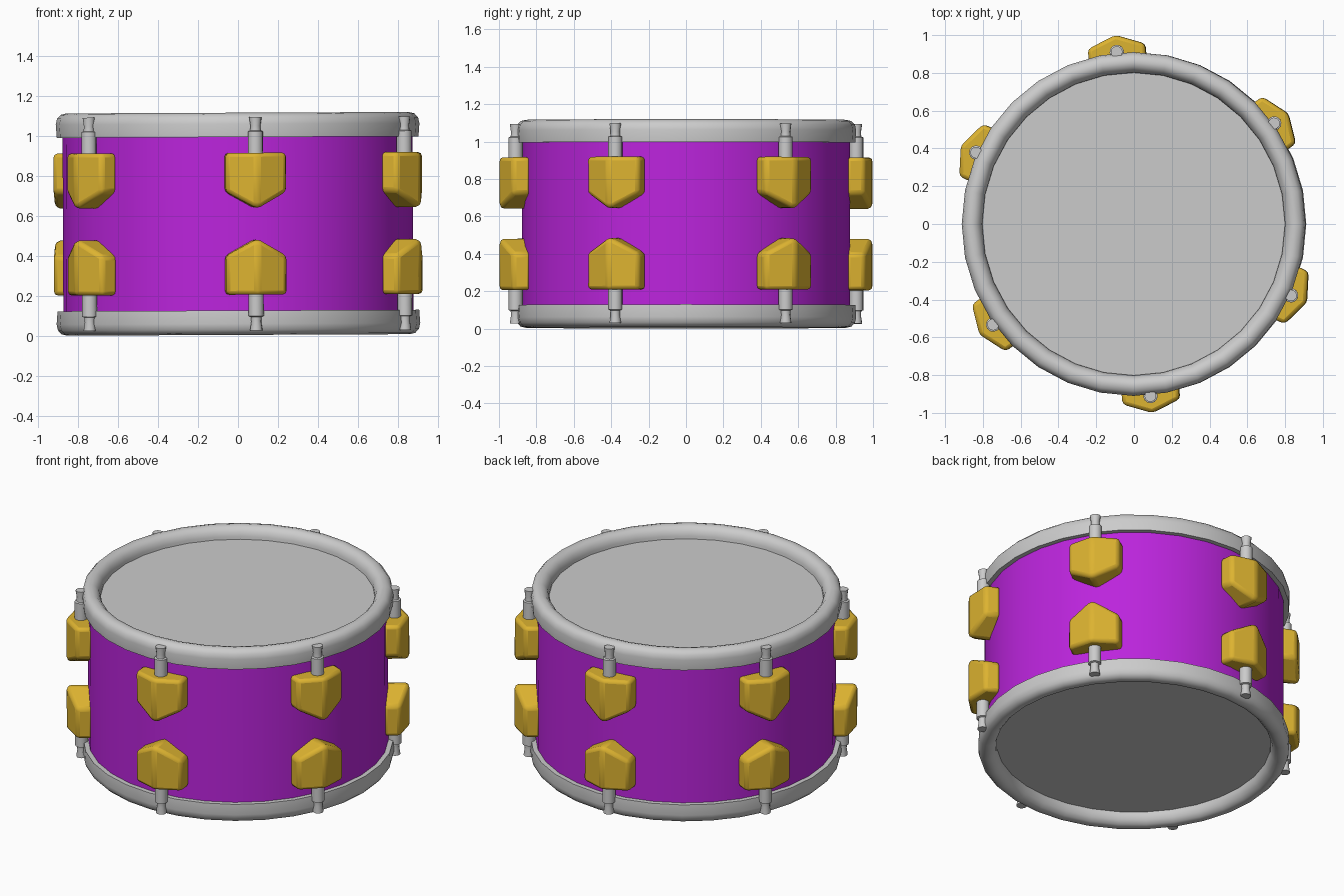
import bpy, bmesh, math
from mathutils import Matrix

if "Cube" in bpy.data.objects:
    bpy.data.objects.remove(bpy.data.objects["Cube"])

# whole drum leans very slightly; parts are built around its middle
PLACE = Matrix.Translation((0, 0, 0.56)) @ Matrix.Rotation(math.radians(-0.25), 4, 'Y')
SIDES = 32


def material(name, rgb):
    m = bpy.data.materials.new(name)
    m.diffuse_color = (*rgb, 1)
    m.use_nodes = True
    m.node_tree.nodes["Principled BSDF"].inputs["Base Color"].default_value = m.diffuse_color
    return m


PURPLE = material("purple", (0.5, 0.018, 0.72))
GOLD = material("gold", (0.72, 0.45, 0.03))


def make(name, verts, faces, matrix=Matrix(), mat=None, bevel=0.0, angle=35):
    mesh = bpy.data.meshes.new(name)
    mesh.from_pydata(verts, [], faces)
    bm = bmesh.new()
    bm.from_mesh(mesh)
    bmesh.ops.transform(bm, matrix=PLACE @ matrix, verts=bm.verts)
    bmesh.ops.recalc_face_normals(bm, faces=bm.faces)
    bm.to_mesh(mesh)
    bm.free()
    ob = bpy.data.objects.new(name, mesh)
    bpy.context.collection.objects.link(ob)
    if mat:
        mesh.materials.append(mat)
    bpy.ops.object.select_all(action='DESELECT')
    ob.select_set(True)
    bpy.context.view_layer.objects.active = ob
    bpy.ops.object.shade_smooth_by_angle(angle=math.radians(angle))
    if bevel:
        b = ob.modifiers.new("soft_edges", 'BEVEL')
        b.width, b.segments = bevel, 2
        b.limit_method, b.angle_limit = 'ANGLE', math.radians(25)
    return ob


def lathe(name, profile, sides, matrix=Matrix(), closed=False, caps=False, mat=None):
    n = len(profile)
    verts = [(r * math.cos(2 * math.pi * i / sides), r * math.sin(2 * math.pi * i / sides), z)
             for i in range(sides) for r, z in profile]
    faces = []
    for i in range(sides):
        a, b = i * n, (i + 1) % sides * n
        for k in range(n if closed else n - 1):
            j = (k + 1) % n
            faces.append((a + k, b + k, b + j, a + j))
    if caps:
        faces += [tuple(i * n for i in range(sides)), tuple(i * n + n - 1 for i in range(sides))]
    return make(name, verts, faces, matrix, mat)


# shell
lathe("shell", [(0.876, -0.45), (0.876, 0.45)], SIDES, caps=True, mat=PURPLE)

RIM = [(0.87, 0.434), (0.905, 0.434), (0.91, 0.50), (0.903, 0.53), (0.885, 0.549), (0.857, 0.556),
       (0.832, 0.549), (0.812, 0.528), (0.802, 0.50), (0.80, 0.44)]
ROD = [(0.038, 0.33), (0.038, 0.462), (0.027, 0.466), (0.025, 0.49), (0.031, 0.53), (0.031, 0.534)]
# lug plan: (sideways, distance from drum axis, z of V-shaped end)
LUG = [(-0.152, 0.85, 0.16), (-0.152, 0.945, 0.16), (0, 1.005, 0.075),
       (0.152, 0.945, 0.16), (0.152, 0.85, 0.16), (0, 0.85, 0.075)]
LUG_FACES = [tuple(range(6)), (6, 7, 8, 11), (11, 8, 9, 10)] + \
            [(i, (i + 1) % 6, 6 + (i + 1) % 6, 6 + i) for i in range(6)]

for end, s in (("top", 1), ("bottom", -1)):
    flip = Matrix.Diagonal((1, 1, s, 1))
    # rim and drum skin
    lathe(end + "_rim", RIM, SIDES, flip, closed=True)
    lathe(end + "_skin", [(0.83, 0.455), (0.83, 0.482)], SIDES, flip, caps=True)
    # lugs and tension rods
    for k in range(6):
        turn = Matrix.Rotation(math.radians(-84.4 + 60 * k), 4, 'Z') @ flip
        verts = [(u, t, 0.355) for t, u, z in LUG] + [(u, t, z) for t, u, z in LUG]
        make(f"{end}_lug_{k + 1}", verts, LUG_FACES, turn, GOLD, bevel=0.02)
        lathe(f"{end}_rod_{k + 1}", ROD, 12, turn @ Matrix.Translation((0.915, 0, 0)), caps=True)
